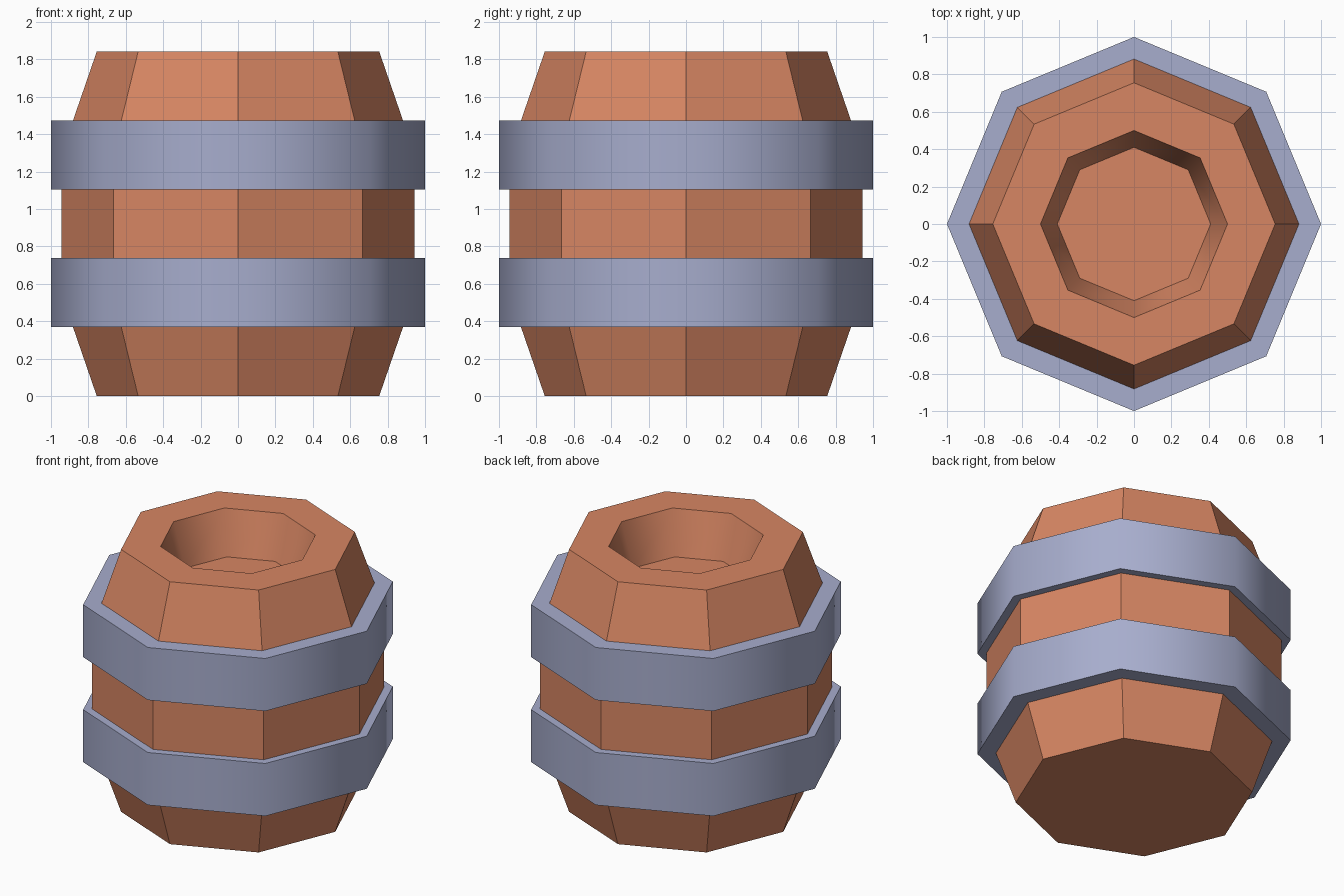
import bpy, bmesh, math

if "Cube" in bpy.data.objects:
    bpy.data.objects.remove(bpy.data.objects["Cube"])

SIDES = 8


def srgb(r, g, b):
    lin = lambda c: c / 12.92 if c <= 0.04045 else ((c + 0.055) / 1.055) ** 2.4
    return tuple(lin(c / 255) for c in (r, g, b)) + (1.0,)


def material(name, colour):
    mat = bpy.data.materials.new(name)
    mat.diffuse_color = colour
    mat.use_nodes = True
    mat.node_tree.nodes["Principled BSDF"].inputs["Base Color"].default_value = mat.diffuse_color
    return mat


def lathe(name, profile, mat, smooth_spans=(), closed=False):
    """Sweep (radius, z) points round z with eight sides."""
    bm = bmesh.new()
    rings = []
    for r, z in profile:
        rings.append([bm.verts.new((r * math.cos(math.tau * i / SIDES),
                                    r * math.sin(math.tau * i / SIDES), z))
                      for i in range(SIDES)])
    spans = len(rings) if closed else len(rings) - 1
    for s in range(spans):
        a, b = rings[s], rings[(s + 1) % len(rings)]
        for i in range(SIDES):
            j = (i + 1) % SIDES
            face = bm.faces.new((a[i], a[j], b[j], b[i]))
            face.smooth = s in smooth_spans
    if not closed:
        bm.faces.new(rings[0][::-1])
        bm.faces.new(rings[-1])
    bmesh.ops.recalc_face_normals(bm, faces=bm.faces)
    mesh = bpy.data.meshes.new(name)
    bm.to_mesh(mesh)
    bm.free()
    mesh.materials.append(mat)
    obj = bpy.data.objects.new(name, mesh)
    bpy.context.collection.objects.link(obj)
    return obj


wood = material("wood", srgb(215, 134, 99))
metal = material("metal", srgb(167, 173, 205))

# Wooden body with a tapered recess in the top (recess wall is smooth)
lathe("barrel_body",
      [(0.755, 0), (0.882, 0.368), (0.943, 0.737), (0.943, 1.105),
       (0.882, 1.474), (0.755, 1.842), (0.50, 1.842), (0.41, 1.54)],
      wood, smooth_spans=(6,))

# Metal hoops, smooth around the outside
for label, z in (("lower_hoop", 0.368), ("upper_hoop", 1.105)):
    top = z + 0.369
    lathe(label, [(1.0, z), (1.0, top), (0.86, top), (0.86, z)],
          metal, smooth_spans=(0,), closed=True)
